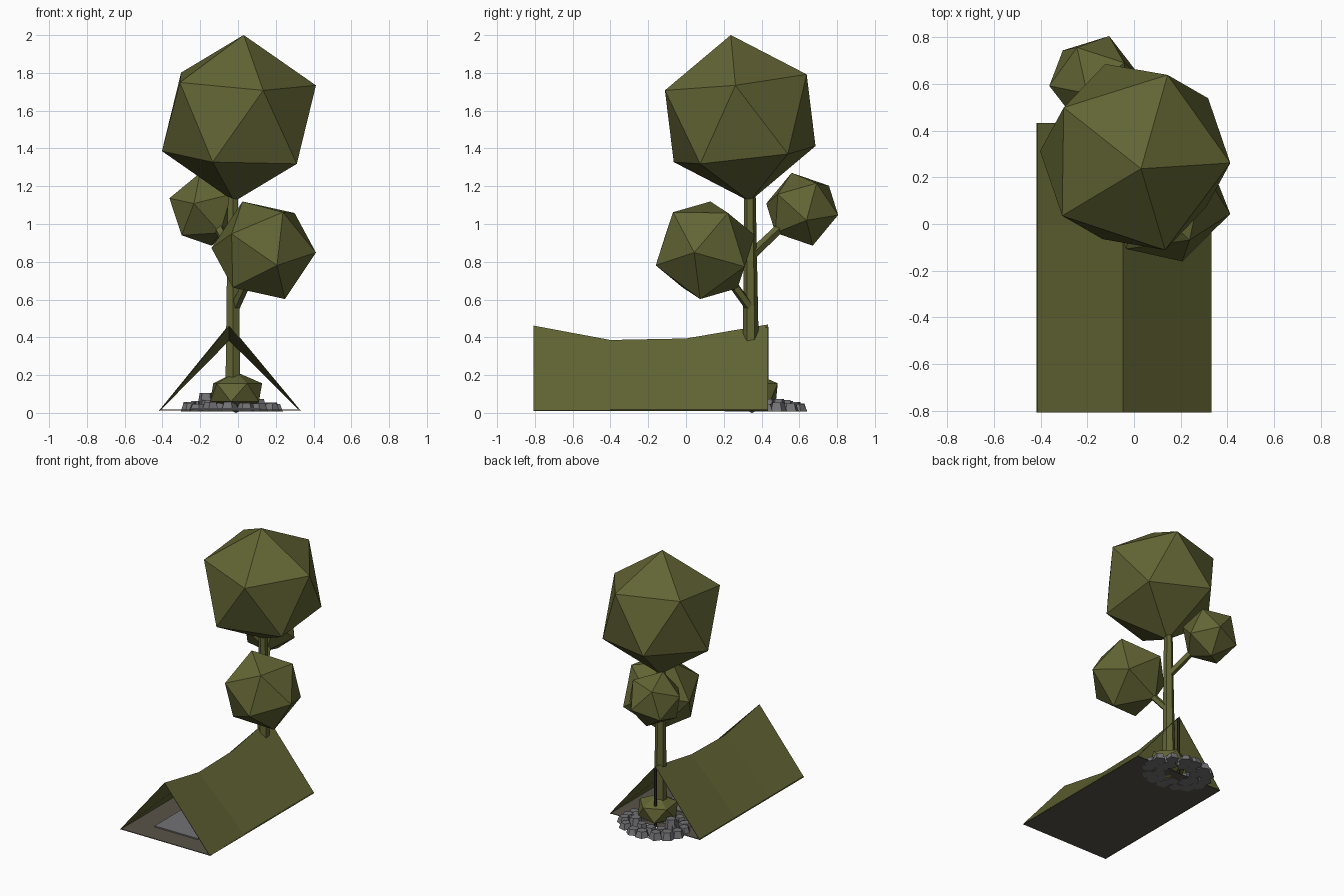
import bpy, bmesh, math, random
from mathutils import Vector, Matrix

if "Cube" in bpy.data.objects:
    bpy.data.objects.remove(bpy.data.objects["Cube"])

random.seed(4)


def mat(name, r, g, b):
    m = bpy.data.materials.new(name)
    m.diffuse_color = (r, g, b, 1)
    m.use_nodes = True
    m.node_tree.nodes["Principled BSDF"].inputs["Base Color"].default_value = m.diffuse_color
    return m


OLIVE = mat("olive green", 0.122, 0.128, 0.034)
GREY = mat("stone grey", 0.17, 0.17, 0.18)
BROWN = mat("floor brown", 0.10, 0.088, 0.066)
DARK = mat("dark pole", 0.03, 0.028, 0.025)


def finish(name, bm, material):
    me = bpy.data.meshes.new(name)
    bm.to_mesh(me)
    bm.free()
    me.materials.append(material)
    ob = bpy.data.objects.new(name, me)
    bpy.context.collection.objects.link(ob)
    return ob


# Low-poly ball turned so one corner points along top and another toward ring
def blob(name, centre, r, top, ring, squash=1.0):
    z = Vector(top).normalized()
    x = Vector(ring)
    x = (x - z * x.dot(z)).normalized()
    y = z.cross(x)
    rot = Matrix((x, y, z)).transposed().to_4x4()
    bm = bmesh.new()
    bmesh.ops.create_icosphere(bm, subdivisions=1, radius=r)
    bm.transform(Matrix.Translation(centre) @ Matrix.Diagonal((1, 1, squash, 1)) @ rot)
    return finish(name, bm, OLIVE)


# Tapered stick between two points
def stick(name, a, b, r1, r2, sides, material):
    a, b = Vector(a), Vector(b)
    d = b - a
    bm = bmesh.new()
    bmesh.ops.create_cone(bm, cap_ends=True, segments=sides, radius1=r1, radius2=r2, depth=d.length)
    bm.transform(Matrix.Translation((a + b) / 2) @ d.to_track_quat('Z', 'Y').to_matrix().to_4x4())
    return finish(name, bm, material)


def box(name, lo, hi, material):
    bm = bmesh.new()
    bmesh.ops.create_cube(bm, size=1)
    lo, hi = Vector(lo), Vector(hi)
    bm.transform(Matrix.Translation((lo + hi) / 2) @ Matrix.Diagonal((*(hi - lo), 1)))
    return finish(name, bm, material)


# Tree crowns and the bush at the foot of the trunk
blob("large_crown", (0.005, 0.287, 1.56), 0.444, (0.025, -0.05, 0.44), (0.41, -0.025, 0.17))
blob("front_crown", (0.136, 0.102, 0.861), 0.283, (-0.111, 0.027, 0.255), (0.165, 0.123, 0.205))
blob("back_crown", (-0.17, 0.615, 1.078), 0.203, (-0.03, -0.055, 0.19), (-0.2, -0.02, 0.047))
blob("bush", (-0.01, 0.35, 0.108), 0.155, (0, 0, 1), (0.2, 1, 0), 0.7)

# Trunk and branches
stick("trunk", (-0.027, 0.345, 0.02), (-0.027, 0.338, 1.2), 0.047, 0.03, 6, OLIVE)
stick("front_branch", (-0.02, 0.345, 0.55), (0.06, 0.22, 0.72), 0.026, 0.024, 5, OLIVE)
stick("back_branch", (-0.03, 0.35, 0.84), (-0.12, 0.53, 1.01), 0.028, 0.026, 5, OLIVE)

# Tent cloth: sagging ridge, straight sides down to the ground
bm = bmesh.new()
rows = []
for y, z in ((-0.807, 0.462), (-0.4, 0.386), (0.0, 0.394), (0.433, 0.468)):
    rows.append([bm.verts.new(p) for p in ((-0.418, y, 0.012), (-0.047, y, z), (0.332, y, 0.012))])
for a, b in zip(rows, rows[1:]):
    for i in (0, 1):
        bm.faces.new((a[i], a[i + 1], b[i + 1], b[i]))
bmesh.ops.recalc_face_normals(bm, faces=bm.faces)
if bm.faces[:][0].normal.z < 0:
    bmesh.ops.reverse_faces(bm, faces=bm.faces)
tent = finish("tent_cloth", bm, OLIVE)
sol = tent.modifiers.new("thickness", 'SOLIDIFY')
sol.thickness = 0.004
sol.offset = -1

# Tent floor, sleeping mat and rear pole
box("tent_floor", (-0.415, -0.805, 0.012), (0.328, 0.432, 0.017), BROWN)
box("sleeping_mat", (-0.24, -0.65, 0.017), (0.12, 0.15, 0.026), GREY)
stick("rear_pole", (-0.045, 0.427, 0.012), (-0.045, 0.427, 0.455), 0.011, 0.011, 6, DARK)

# Bed of flat stones around the trunk
bm = bmesh.new()
for count, fx, fy, size, height in ((15, 0.225, 0.17, 0.052, 0.05), (10, 0.14, 0.105, 0.05, 0.06)):
    for i in range(count):
        ang = 2 * math.pi * (i + random.uniform(-0.15, 0.15)) / count
        h = height * random.uniform(0.75, 1.1)
        pos = Vector((-0.035 + fx * math.cos(ang), 0.425 + fy * math.sin(ang), 0.008 + h / 2))
        s = size * random.uniform(0.9, 1.1)
        new = bmesh.ops.create_cone(bm, cap_ends=True, segments=random.choice((5, 6)),
                                    radius1=s, radius2=s * 0.68, depth=h)["verts"]
        bmesh.ops.transform(bm, verts=new, matrix=Matrix.Translation(pos)
                            @ Matrix.Rotation(random.uniform(0, 6.28), 4, 'Z'))
# one taller stone inside the tent
new = bmesh.ops.create_cone(bm, cap_ends=True, segments=5, radius1=0.05, radius2=0.035, depth=0.09)["verts"]
bmesh.ops.transform(bm, verts=new, matrix=Matrix.Translation((-0.17, 0.42, 0.06)))
finish("stone_bed", bm, GREY)
